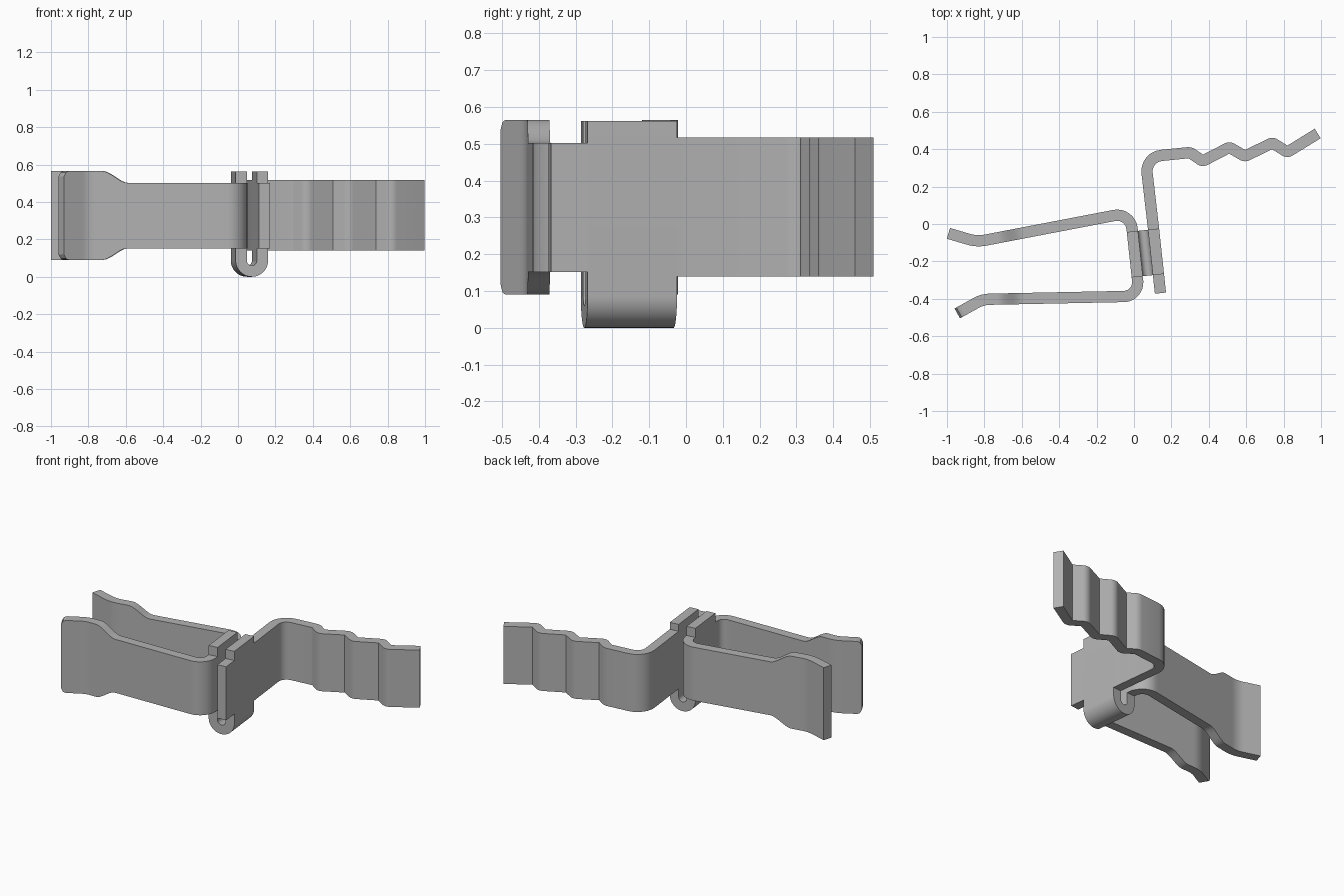
import bpy, bmesh, math
from mathutils import Vector

cube = bpy.data.objects.get("Cube")
if cube:
    bpy.data.objects.remove(cube, do_unlink=True)

T = 0.06                                   # sheet thickness
steel = bpy.data.materials.new("grey steel")
GREY = (0.45, 0.45, 0.45, 1)
steel.use_nodes = True
steel.diffuse_color = GREY
steel.node_tree.nodes["Principled BSDF"].inputs["Base Color"].default_value = GREY


def fillet(corners, steps=8):
    """Round the corners of an open path given as (x, y, radius)."""
    pts = [Vector(c[:2]) for c in corners]
    path = [pts[0]]
    for i in range(1, len(pts) - 1):
        p, r = pts[i], corners[i][2]
        a, b = (pts[i - 1] - p).normalized(), (pts[i + 1] - p).normalized()
        half = a.angle(b) / 2
        reach = r / math.tan(half)
        centre = p + (a + b).normalized() * r / math.sin(half)
        start, end = p + a * reach - centre, p + b * reach - centre
        turn = math.pi - 2 * half
        for k in range(steps + 1):
            t = k / steps
            path.append(centre + (start * math.sin((1 - t) * turn)
                                  + end * math.sin(t * turn)) / math.sin(turn))
    return path + [pts[-1]]


def subdivide(path, step=0.012):
    out = [path[0]]
    for a, b in zip(path, path[1:]):
        n = max(1, math.ceil((b - a).length / step))
        out += [a.lerp(b, k / n) for k in range(1, n + 1)]
    return out


def offset_pair(path):
    """Mitred points half a thickness to each side of the path."""
    pairs = []
    for i, p in enumerate(path):
        before = (p - path[max(i - 1, 0)]).normalized()
        after = (path[min(i + 1, len(path) - 1)] - p).normalized()
        d = (before + after).normalized()
        n = Vector((-d.y, d.x))
        scale = T / 2 / max(0.5, d.dot(after if after.length else before))
        pairs.append((p + n * scale, p - n * scale))
    return pairs


def loft(name, sections):
    """Skin four-cornered sections and close both ends."""
    bm = bmesh.new()
    rings = [[bm.verts.new(c) for c in s] for s in sections]
    for a, b in zip(rings, rings[1:]):
        for k in range(4):
            m = (k + 1) % 4
            bm.faces.new((a[k], a[m], b[m], b[k]))
    bm.faces.new(rings[0])
    bm.faces.new(rings[-1][::-1])
    bmesh.ops.recalc_face_normals(bm, faces=bm.faces)
    mesh = bpy.data.meshes.new(name)
    bm.to_mesh(mesh)
    bm.free()
    mesh.materials.append(steel)
    ob = bpy.data.objects.new(name, mesh)
    bpy.context.collection.objects.link(ob)
    bpy.ops.object.select_all(action='DESELECT')
    ob.select_set(True)
    bpy.context.view_layer.objects.active = ob
    bpy.ops.object.shade_smooth_by_angle(angle=math.radians(25))


def strip(name, path, height):
    """Upright sheet following a plan path; height(x) gives bottom and top."""
    sections = []
    for p, (l, r) in zip(path, offset_pair(path)):
        lo, hi = height(p.x)
        sections.append([(l.x, l.y, lo), (r.x, r.y, lo), (r.x, r.y, hi), (l.x, l.y, hi)])
    loft(name, sections)


# Slanted frame of the folded hinge
along = Vector((0.107, -0.994)).normalized()
across = Vector((-along.y, along.x))
middle = Vector((0.061, -0.155))
HALF, GAP, TOP = 0.122, 0.057, 0.562


def hinge_point(s, n):
    return middle + along * s + across * n


# Folded hinge: two plates joined by a round bend at the bottom
bend_z = GAP + T / 2
profile = [Vector((-GAP, TOP))]
for k in range(25):
    a = math.pi + math.pi * k / 24
    profile.append(Vector((GAP * math.cos(a), bend_z + GAP * math.sin(a))))
profile.append(Vector((GAP, TOP)))
sections = []
for l, r in offset_pair(profile):
    sections.append([(*hinge_point(s, q.x), q.y)
                     for s, q in ((-HALF, l), (-HALF, r), (HALF, r), (HALF, l))])
loft("folded_hinge", sections)


# Clip arms: narrow strips flaring to wide ends
def flare(x):
    t = min(1, max(0, (-0.59 - x) / 0.14))
    t = t * t * (3 - 2 * t)
    return 0.152 - 0.062 * t, 0.502 + 0.063 * t


def rounded_flare(x):
    lo, hi = flare(x)
    u = min(1, max(0, (-0.915 - x) / 0.03))
    cut = 0.03 * (1 - math.sqrt(1 - u * u))
    return lo + cut, hi - cut


front = [(*hinge_point(HALF, -GAP), 0), (0.027, -0.386, 0.075),
         (-0.81, -0.403, 0.16), (-0.945, -0.478, 0)]
back = [(*hinge_point(-HALF, -GAP), 0), (-0.02, 0.062, 0.08),
        (-0.84, -0.095, 0.2), (-0.992, -0.05, 0)]
strip("front_clip_arm", subdivide(fillet(front)), rounded_flare)
strip("back_clip_arm", subdivide(fillet(back)), flare)

# Short tail in front of the outer hinge plate
strip("hinge_tail", [hinge_point(HALF, GAP), hinge_point(0.222, GAP)],
      lambda x: (0.152, 0.502))

# Handle: leaves the outer plate, turns sideways and ripples to its end
handle = [(*hinge_point(-HALF, GAP), 0), (0.06, 0.358, 0.085), (0.30, 0.382, 0.04),
          (0.367, 0.336, 0.025), (0.51, 0.41, 0.025), (0.593, 0.362, 0.025),
          (0.74, 0.434, 0.025), (0.82, 0.384, 0.025), (0.982, 0.484, 0)]
strip("rippled_handle", fillet(handle, 6), lambda x: (0.14, 0.517))
